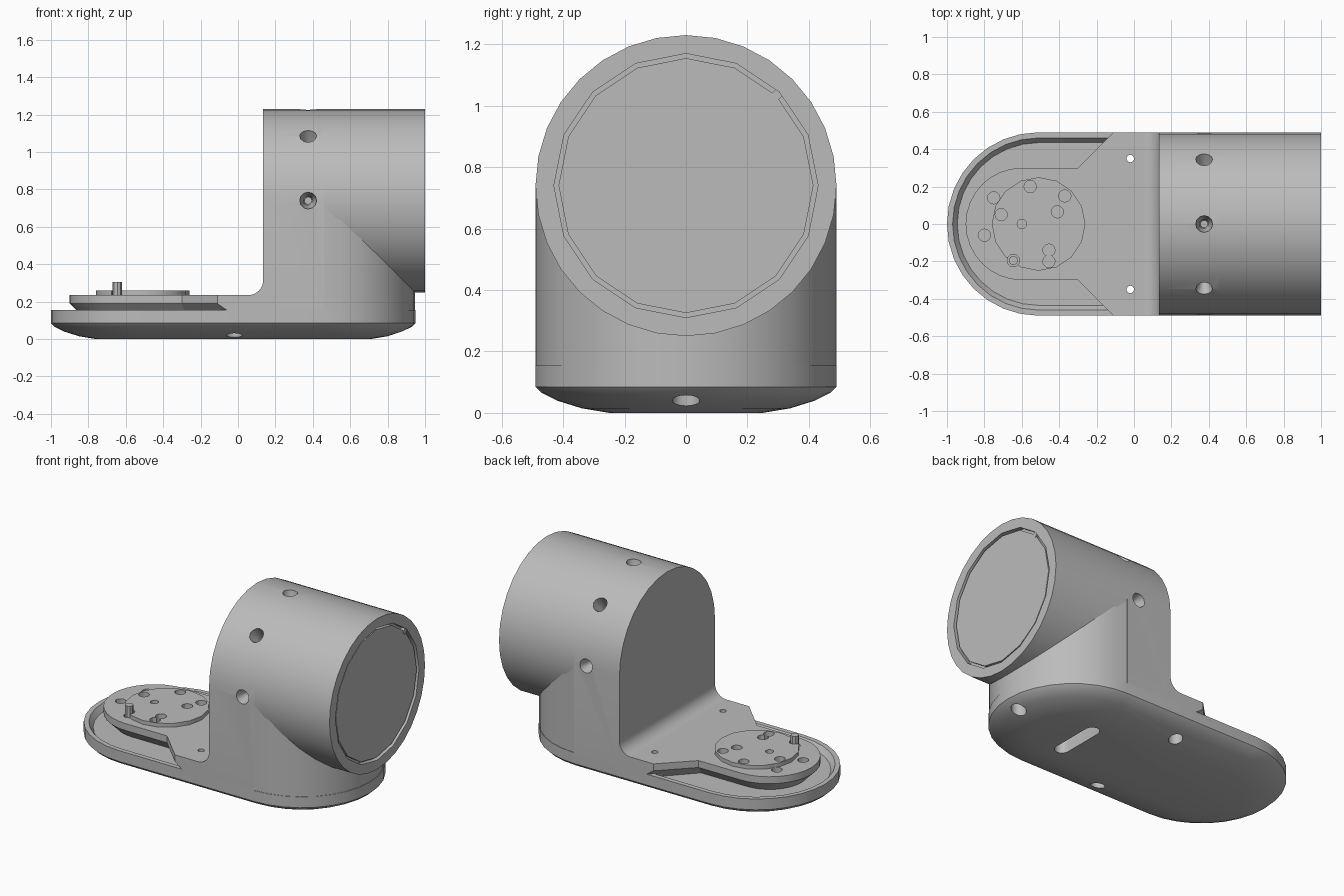
import bpy, bmesh
from math import pi, sin, cos, radians
from mathutils import Matrix, Vector

if "Cube" in bpy.data.objects:
    bpy.data.objects.remove(bpy.data.objects["Cube"])

grey = bpy.data.materials.new("plain_grey")
grey.use_nodes = True
colour = (0.5, 0.5, 0.5, 1)
grey.diffuse_color = colour
grey.node_tree.nodes["Principled BSDF"].inputs["Base Color"].default_value = colour

R = 0.49          # half width of the whole body
AXIS_Z = 0.74     # height of the horizontal barrel axis
WALL_X = 0.135    # flat wall of the housing
LEFT_C, RIGHT_C = -0.51, 0.46
ALONG_X = Matrix.Rotation(pi / 2, 4, 'Y')


def loft(name, rings):
    """Closed solid through rings that have equal point counts."""
    bm = bmesh.new()
    rows = [[bm.verts.new(p) for p in ring] for ring in rings]
    n = len(rows[0])
    for a, b in zip(rows, rows[1:]):
        for i in range(n):
            j = (i + 1) % n
            bm.faces.new((a[i], a[j], b[j], b[i]))
    bm.faces.new(rows[0][::-1])
    bm.faces.new(rows[-1])
    bmesh.ops.recalc_face_normals(bm, faces=bm.faces)
    mesh = bpy.data.meshes.new(name)
    bm.to_mesh(mesh)
    bm.free()
    mesh.materials.append(grey)
    ob = bpy.data.objects.new(name, mesh)
    bpy.context.collection.objects.link(ob)
    return ob


def lathe(name, profile, n=16, matrix=Matrix()):
    """Solid of revolution from (radius, height) pairs."""
    return loft(name, [[matrix @ Vector((r * cos(2 * pi * i / n), r * sin(2 * pi * i / n), h))
                        for i in range(n)] for r, h in profile])


def at(x, y, z=0):
    return Matrix.Translation((x, y, z))


def arc(cx, cy, r, start, end, n):
    return [(cx + r * cos(radians(start + (end - start) * i / n)),
             cy + r * sin(radians(start + (end - start) * i / n))) for i in range(n + 1)]


def level(outline, z):
    return [(x, y, z) for x, y in outline]


def cut(targets, cutters):
    for ob in targets:
        bpy.context.view_layer.objects.active = ob
        for c in cutters:
            mod = ob.modifiers.new("cut", 'BOOLEAN')
            mod.operation, mod.solver, mod.object = 'DIFFERENCE', 'EXACT', c
            bpy.ops.object.modifier_apply(modifier=mod.name)
    for c in cutters:
        bpy.data.objects.remove(c)


# Base tray with a rounded underside
def stadium(inset):
    r = R - inset
    return arc(RIGHT_C, 0, r, -90, 90, 16) + arc(LEFT_C, 0, r, 90, 270, 16)


belly = [(0.24, 0), (0.15, 0.015), (0.07, 0.04), (0.02, 0.065), (0, 0.085), (0, 0.155)]
base = loft("base_tray", [level(stadium(i), z) for i, z in belly])


# Sunken channel around the round end
def channel(inset):
    r = R - inset
    return ([(-0.25, -0.25), (-0.13 + inset, -r)]
            + arc(LEFT_C, 0, r, 270, 90, 16) + [(-0.13 + inset, r), (-0.25, 0.25)])


cut([base], [loft("channel_cutter", [level(channel(i), z) for i, z in
                                     [(0.055, 0.12), (0.03, 0.155), (0.03, 0.25)]])])


# Keyhole-shaped deck with undercut edge
def keyhole(inset):
    r = 0.3 - inset
    neck = -0.3 + 0.414 * inset
    shoulder = -0.11 + 1.414 * inset
    return ([(0.2, R), (shoulder, R), (neck, r)] + arc(-0.6, 0, r, 90, 270, 16)
            + [(neck, -r), (shoulder, -R), (0.2, -R)])


deck = loft("keyhole_deck", [level(keyhole(i), z) for i, z in
                             [(0.09, 0.1), (0, 0.19), (0, 0.235)]])

# Round horn on the deck with its screw holes and pin
horn = lathe("horn_disc", [(0.25, 0.23), (0.25, 0.26)], 16, at(LEFT_C, 0))
horn_holes = [(-0.75, 0.14), (-0.71, 0.05), (-0.555, 0.2), (-0.37, 0.15), (-0.41, 0.065),
              (-0.6, 0), (-0.8, -0.06), (-0.455, -0.14), (-0.455, -0.2), (-0.645, -0.195)]
cut([horn, deck], [lathe("horn_hole_cutter", [(r, 0.2), (r, 0.3)], 12, at(x, y))
                   for x, y in horn_holes for r in [0.025 if x == -0.6 else 0.033]])
pin = lathe("horn_pin", [(0.025, 0.19), (0.025, 0.305)], 8, at(-0.645, -0.195))

# Deck bolt holes, counterbored from below
cut([base, deck], [lathe("bolt_cutter", [(0.042, -0.1), (0.042, 0.08), (0.02, 0.08), (0.02, 0.4)],
                         16, at(-0.02, y)) for y in (-0.35, 0.35)])

# End bolt hole and cable slot in the underside
slot = arc(0.43, 0.135, 0.045, 0, 180, 8) + arc(0.43, -0.135, 0.045, 180, 360, 8)
cut([base], [lathe("end_bolt_cutter", [(0.045, -0.1), (0.045, 0.12)], 16, at(0.87, 0)),
             loft("slot_cutter", [level(slot, -0.1), level(slot, 0.12)])])

# Arched housing with the flat wall
arch = arc(0, AXIS_Z, R, 0, 180, 16) + [(-R, 0.155), (R, 0.155)]
housing = loft("arched_housing", [[(x, y, z) for y, z in arch] for x in (WALL_X, RIGHT_C)])

# Half-round column under the barrel
half_round = arc(RIGHT_C, 0, R - 0.003, -90, 90, 16)
column = loft("rounded_column", [level(half_round, z) for z in (0.155, AXIS_Z)])

# Barrel with a recessed end cover
barrel = lathe("barrel", [(R, RIGHT_C), (R, 1.0)], 32, at(0, 0, AXIS_Z) @ ALONG_X)
cut([barrel], [lathe("recess_cutter", [(0.43, 0.97), (0.43, 1.1)], 16,
                     at(0, 0, AXIS_Z) @ ALONG_X)])
cover = lathe("end_cover", [(0.415, 0.96), (0.415, 0.993)], 16, at(0, 0, AXIS_Z) @ ALONG_X)
key_turn = at(0, 0, AXIS_Z) @ Matrix.Rotation(radians(-45), 4, 'X')
key = loft("cover_key", [[key_turn @ Vector((x, y, z)) for y, z in
                          [(-0.015, 0.4), (0.015, 0.4), (0.015, 0.432), (-0.015, 0.432)]]
                         for x in (0.96, 0.995)])

# Countersunk radial screw holes
cut([housing], [lathe("screw_cutter", [(0.02, 0.36), (0.025, 0.43), (0.045, 0.48), (0.045, 0.55)],
                      12, at(0.375, 0, AXIS_Z) @ Matrix.Rotation(radians(a), 4, 'X'))
                for a in (-90, -45, 0, 45, 90)])

# Fillet between deck and wall
f = 0.08
curve = arc(WALL_X - f, 0.235 + f, f, -90, 0, 8) + [(WALL_X + 0.02, 0.235 + f), (WALL_X + 0.02, 0.22),
                                                   (WALL_X - f, 0.22)]
fillet = loft("wall_fillet", [[(x, y, z) for x, z in curve] for y in (-R, R)])

# Smooth round surfaces, keep edges crisp
bpy.ops.object.select_all(action='DESELECT')
for ob in (base, deck, horn, pin, housing, column, barrel, cover, key, fillet):
    ob.select_set(True)
    bpy.context.view_layer.objects.active = ob
bpy.ops.object.shade_smooth_by_angle(angle=radians(30))
